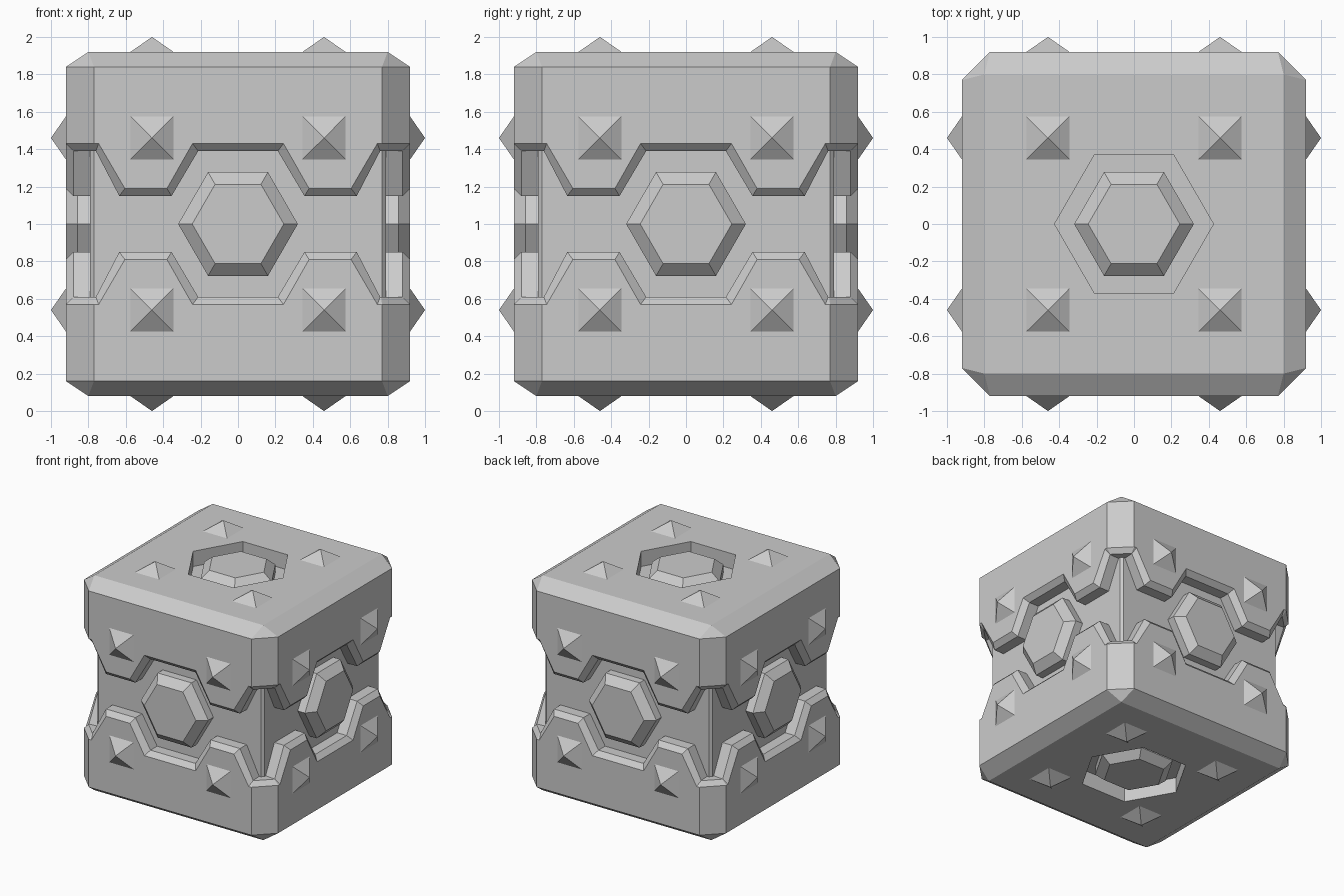
import bpy, bmesh
from math import cos, sin, pi
from mathutils import Matrix, Vector

cube = bpy.data.objects.get("Cube")
if cube:
    bpy.data.objects.remove(cube, do_unlink=True)

grey = bpy.data.materials.new("plain grey")
grey.use_nodes = True
COLOUR = (0.6, 0.6, 0.6, 1)
grey.diffuse_color = COLOUR
grey.node_tree.nodes["Principled BSDF"].inputs["Base Color"].default_value = COLOUR

R = 0.92        # half width of the box
CORE = 0.79     # half width of the inner core
CENTRE = Matrix.Translation((0, 0, 1))


def finish(name, bm, matrix=CENTRE):
    bmesh.ops.recalc_face_normals(bm, faces=bm.faces)
    bm.transform(matrix)
    mesh = bpy.data.meshes.new(name)
    bm.to_mesh(mesh)
    bm.free()
    mesh.materials.append(grey)
    obj = bpy.data.objects.new(name, mesh)
    bpy.context.collection.objects.link(obj)
    return obj


def loop(bm, points):
    return [bm.verts.new(p) for p in points]


def bridge(bm, a, b):
    n = len(a)
    for i in range(n):
        j = (i + 1) % n
        bm.faces.new((a[i], a[j], b[j], b[i]))


def around(r, half, sign):
    """Mirror a half edge profile and repeat it on the four sides."""
    side = [(-x, z) for x, z in reversed(half)] + list(half)
    return [Matrix.Rotation(k * pi / 2, 3, 'Z') @ Vector((x, -r, sign * z))
            for k in range(4) for x, z in side]


def hexagon(r, z):
    return [(r * cos(k * pi / 3), r * sin(k * pi / 3), z) for k in range(6)]


# Shells: toothed rim with a bevel, chamfered cap, hexagonal opening
RIM = [(0.243, 0.43), (0.38, 0.19), (0.605, 0.19), (0.745, 0.43), (0.77, 0.43)]
LIP = [(0.213, 0.39), (0.355, 0.15), (0.635, 0.15), (0.76, 0.39), (0.765, 0.39)]


def shell(name, sign):
    bm = bmesh.new()
    shoulder = [(x, 0.84) for x, z in RIM]
    inner = [(min(x, 0.75 + 0.001 * i), z) for i, (x, z) in enumerate(LIP)]
    rings = [loop(bm, around(r, p, sign)) for r, p in
             ((R, shoulder), (R, RIM), (0.88, LIP), (0.77, inner))]
    for a, b in zip(rings, rings[1:]):
        bridge(bm, a, b)
    # chamfered cap edges and corner triangles
    top = rings[0]
    n = len(top) // 4
    cap = loop(bm, [(x * 0.8, y * 0.8, sign * R)
                    for x, y in ((-1, -1), (1, -1), (1, 1), (-1, 1))])
    for k in range(4):
        nxt = (k + 1) % 4
        bm.faces.new(top[k * n:(k + 1) * n] + [cap[nxt], cap[k]])
        bm.faces.new((top[(k + 1) * n - 1], top[nxt * n], cap[nxt]))
    # flat cap around the opening, and the walls of the opening
    h = loop(bm, hexagon(0.425, sign * R))
    bm.faces.new((cap[0], cap[1], h[5], h[4]))
    bm.faces.new((cap[1], cap[2], h[1], h[0], h[5]))
    bm.faces.new((cap[2], cap[3], h[2], h[1]))
    bm.faces.new((cap[3], cap[0], h[4], h[3], h[2]))
    bridge(bm, h, loop(bm, hexagon(0.425, sign * (CORE - 0.01))))
    finish(name, bm)


shell("upper_shell", 1)
shell("lower_shell", -1)

# Core: box with narrow chamfers on its upright edges
bm = bmesh.new()
ends = [loop(bm, around(CORE, [(0.77, z)], 1)) for z in (-CORE, CORE)]
bridge(bm, *ends)
for end in ends:
    bm.faces.new(end)
finish("core", bm)

# Studs and spikes on all six faces
FACES = {
    "top": Matrix(),
    "bottom": Matrix.Rotation(pi, 4, 'X'),
}
for k, side in enumerate(("front", "left", "back", "right")):
    FACES[side] = Matrix.Rotation(k * pi / 2, 4, 'Z') @ Matrix.Rotation(pi / 2, 4, 'X')

for side, turn in FACES.items():
    bm = bmesh.new()
    levels = [loop(bm, hexagon(r, z)) for r, z in
              ((0.32, CORE - 0.01), (0.32, 0.858), (0.245, R))]
    for a, b in zip(levels, levels[1:]):
        bridge(bm, a, b)
    bm.faces.new(levels[0])
    bm.faces.new(levels[-1])
    finish(side + "_hex_stud", bm, CENTRE @ turn)

    bm = bmesh.new()
    for cx in (-0.46, 0.46):
        for cy in (-0.46, 0.46):
            base = loop(bm, [(cx + dx * 0.115, cy + dy * 0.115, R)
                             for dx, dy in ((-1, -1), (1, -1), (1, 1), (-1, 1))])
            tip = bm.verts.new((cx, cy, 1))
            for i in range(4):
                bm.faces.new((base[i], base[(i + 1) % 4], tip))
            bm.faces.new(base[::-1])
    finish(side + "_spikes", bm, CENTRE @ turn)
